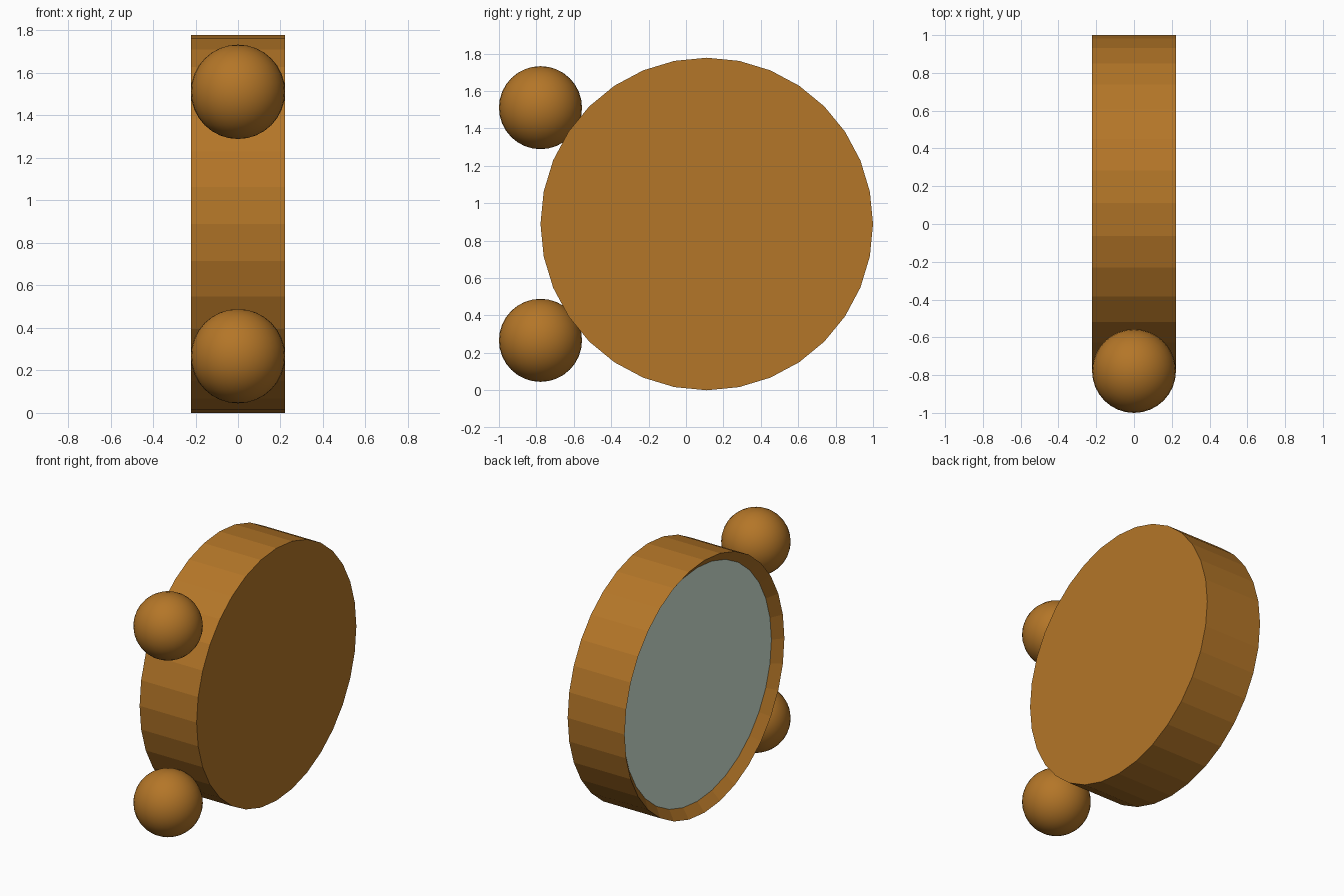
import bpy, bmesh, math
from mathutils import Matrix, Vector

if "Cube" in bpy.data.objects:
    bpy.data.objects.remove(bpy.data.objects["Cube"])

R, HALF = 0.889, 0.222          # disc radius, half thickness
CY, CZ = 0.111, 0.889           # disc centre
INNER, DEPTH = 0.823, 0.055     # recessed glass radius and depth


def material(name, rgb):
    m = bpy.data.materials.new(name)
    m.diffuse_color = (*rgb, 1)
    m.use_nodes = True
    m.node_tree.nodes["Principled BSDF"].inputs["Base Color"].default_value = m.diffuse_color
    return m


wood = material("warm brown", (0.456, 0.181, 0.021))
glass = material("pale mirror grey", (0.672, 0.823, 0.716))


def add_object(name, bm, *mats):
    bmesh.ops.recalc_face_normals(bm, faces=bm.faces)
    me = bpy.data.meshes.new(name)
    bm.to_mesh(me)
    bm.free()
    for m in mats:
        me.materials.append(m)
    ob = bpy.data.objects.new(name, me)
    bpy.context.collection.objects.link(ob)
    return ob


# Round body: back plate, side wall, sloped inner rim and recessed mirror
bm = bmesh.new()
rings = []
for x, r in ((HALF, R), (-HALF, R), (-HALF + DEPTH, INNER)):
    rings.append([bm.verts.new((x, CY + r * math.cos(i * math.tau / 32),
                                CZ + r * math.sin(i * math.tau / 32))) for i in range(32)])
for a, b in zip(rings, rings[1:]):
    for i in range(32):
        j = (i + 1) % 32
        bm.faces.new((a[i], a[j], b[j], b[i]))
bm.faces.new(rings[0])
bm.faces.new(rings[-1]).material_index = 1
add_object("mirror_body", bm, wood, glass)

# Ball feet, above and below the centre line
for name, side in (("upper_ball", 1), ("lower_ball", -1)):
    bm = bmesh.new()
    bmesh.ops.create_uvsphere(bm, u_segments=32, v_segments=16, radius=0.222)
    for f in bm.faces:
        f.smooth = True
    bmesh.ops.translate(bm, verts=bm.verts, vec=(0, -0.778, CZ + side * 0.622))
    add_object(name, bm, wood)
